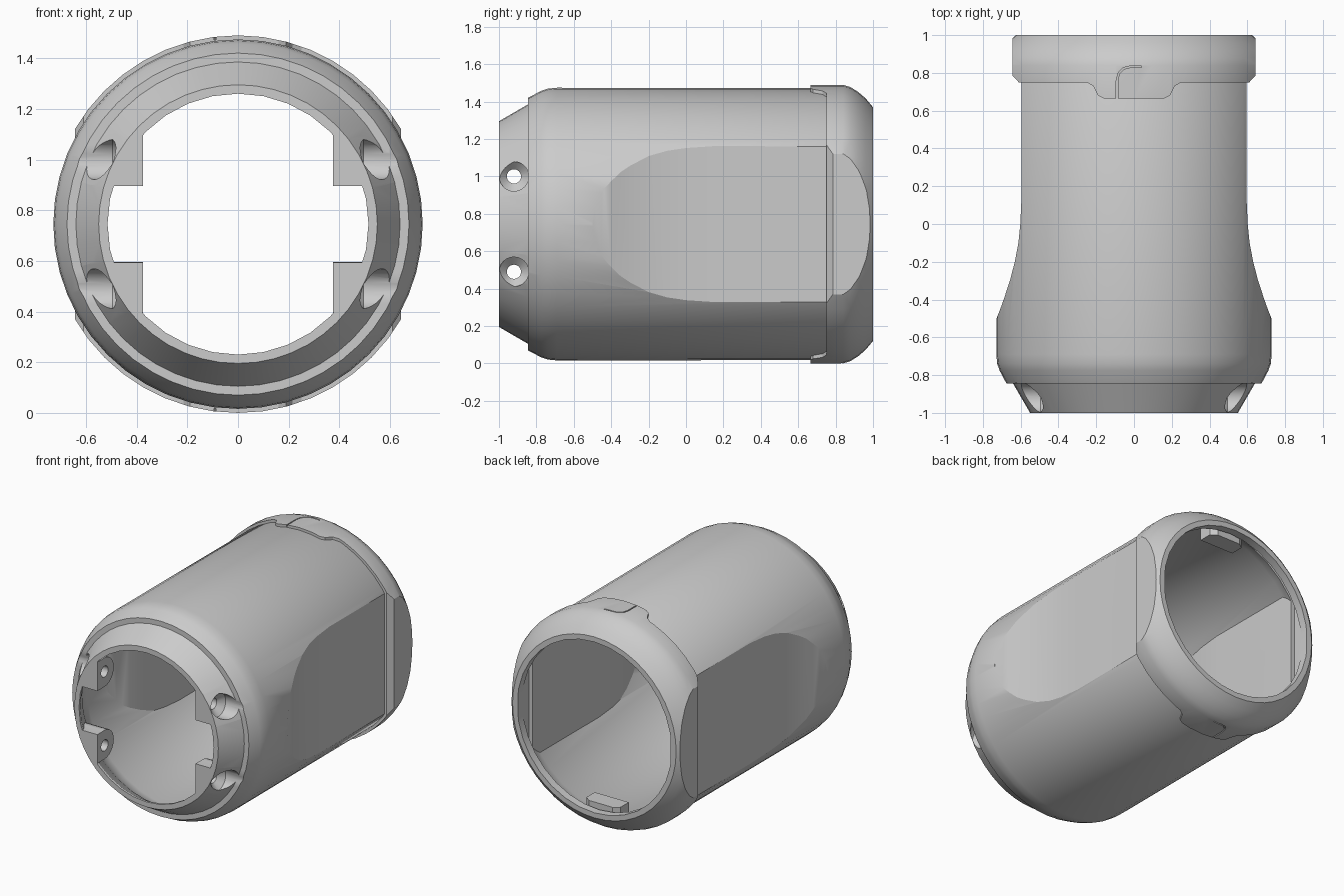
import bpy, bmesh, math
from mathutils import Vector

if "Cube" in bpy.data.objects:
    bpy.data.objects.remove(bpy.data.objects["Cube"])

CZ = 0.745          # height of the tube axis


def finish(bm, name):
    bmesh.ops.recalc_face_normals(bm, faces=bm.faces)
    me = bpy.data.meshes.new(name)
    bm.to_mesh(me)
    bm.free()
    ob = bpy.data.objects.new(name, me)
    bpy.context.collection.objects.link(ob)
    return ob


def lathe(name, pts, segs, axis='y', origin=(0, 0, 0)):
    """Solid of revolution from (position along axis, radius) points."""
    bm = bmesh.new()
    rings = []
    for a, r in pts:
        ring = []
        for i in range(segs):
            t = 2 * math.pi * i / segs
            s, c = r * math.sin(t), r * math.cos(t)
            co = (s, a, c) if axis == 'y' else (a, s, c)
            ring.append(bm.verts.new(Vector(co) + Vector(origin)))
        rings.append(ring)
    for r0, r1 in zip(rings, rings[1:]):
        for i in range(segs):
            j = (i + 1) % segs
            bm.faces.new((r0[i], r0[j], r1[j], r1[i]))
    bm.faces.new(rings[0])
    bm.faces.new(rings[-1])
    return finish(bm, name)


def prism(name, outline, z0, z1):
    """Plan outline (x, y) extruded vertically."""
    bm = bmesh.new()
    lo = [bm.verts.new((x, y, z0)) for x, y in outline]
    hi = [bm.verts.new((x, y, z1)) for x, y in outline]
    bm.faces.new(lo)
    bm.faces.new(hi)
    for i in range(len(lo)):
        j = (i + 1) % len(lo)
        bm.faces.new((lo[i], lo[j], hi[j], hi[i]))
    return finish(bm, name)


def boolean(ob, other, op, keep=False):
    m = ob.modifiers.new('bool', 'BOOLEAN')
    m.operation, m.object, m.solver = op, other, 'EXACT'
    bpy.context.view_layer.update()
    dg = bpy.context.evaluated_depsgraph_get()
    me = bpy.data.meshes.new_from_object(ob.evaluated_get(dg))
    ob.modifiers.clear()
    ob.data = me
    if not keep:
        bpy.data.objects.remove(other)


def mirrored(half):
    return half + [(-x, y) for x, y in reversed(half)]


# Plan outline that carves the scooped flat sides
def grip(inset):
    side = [(-1.1, .80), (-.53, .80), (-.5, .728), (-.45, .708), (-.4, .690),
            (-.3, .657), (-.2, .631), (-.1, .612), (0, .602), (.15, .595), (1.1, .595)]
    return prism('grip_cutter', mirrored([(x - inset, y) for y, x in side]), -1, 1)


# Main sleeve: outer solid
body = lathe('sleeve_body', [(-1, .55), (-.845, .64), (-.845, .675), (-.775, .712),
                             (-.74, .724), (-.69, .729), (.8, .727), (.88, .69)], 48)
boolean(body, grip(0), 'INTERSECT')
outer = body.copy()
outer.data = body.data.copy()
bpy.context.collection.objects.link(outer)

# Hollow interior following the outside
bore = lathe('bore', [(-1.05, .515), (-.985, .515), (-.845, .60), (-.75, .67),
                      (-.68, .688), (.8, .685), (.95, .62)], 32)
boolean(bore, grip(.04), 'INTERSECT')
boolean(body, bore, 'DIFFERENCE')

# Four screw bosses with round inner ends, trimmed to the outside
for sx in (-1, 1):
    for sz in (-1, 1):
        z = sz * .25
        boss = lathe('boss', [(sx * .375, .1), (sx * .64, .1)], 24, 'x', (0, -.92, z))
        x0, x1 = sorted((sx * .375, sx * .64))
        block = prism('block', [(x0, -1.1), (x1, -1.1), (x1, -.92), (x0, -.92)], z - .0995, z + .0995)
        boolean(boss, block, 'UNION')
        boolean(boss, outer, 'INTERSECT', keep=True)
        boolean(body, boss, 'UNION')
bpy.data.objects.remove(outer)

# Countersunk screw holes
for sx in (-1, 1):
    for sz in (-1, 1):
        hole = lathe('hole', [(sx * .3, .038), (sx * .455, .038), (sx * .495, .079),
                              (sx * .8, .079)], 24, 'x', (0, -.92, sz * .255))
        boolean(body, hole, 'DIFFERENCE')

# Rear collar with top and bottom tongues and flat sides
collar = lathe('rear_collar', [(.6, .745), (.84, .745), (.88, .732), (.92, .707),
                               (.96, .673), (1, .625)], 48)
half = [(.16, .665), (.19, .68), (.215, .73), (.25, .75), (.61, .75), (.643, .785), (.643, 1.1)]
boolean(collar, prism('collar_outline', mirrored(half), -1, 1), 'INTERSECT')
cavity = lathe('cavity', [(.5, .71), (.84, .71), (.93, .65), (.945, .59), (1.05, .59)], 32)
boolean(cavity, prism('cavity_flats', [(-.583, .4), (.583, .4), (.583, 1.1), (-.583, 1.1)], -1, 1), 'INTERSECT')
boolean(collar, cavity, 'DIFFERENCE')

# Thin hooked seam on each tongue
seam = [(-.094, .64), (-.094, .76), (-.084, .80), (-.058, .827), (-.02, .837), (.04, .837),
        (.04, .829), (-.018, .829), (-.052, .82), (-.077, .796), (-.086, .76), (-.086, .64)]
for z0, z1 in ((.727, .8), (-.8, -.727)):
    boolean(collar, prism('seam', seam, z0, z1), 'DIFFERENCE')

# Catch blocks inside the rear opening, top and bottom
catch = [(-.13, .81), (.13, .81), (.13, .90), (.09, .93), (-.09, .93), (-.13, .90)]
parts = [body, collar,
         prism('catch_top', catch, .555, .67),
         prism('catch_bottom', catch, -.67, -.555)]

# Raise to the ground plane and shade
bpy.ops.object.select_all(action='DESELECT')
for ob in parts:
    ob.location.z = CZ
    ob.select_set(True)
bpy.context.view_layer.objects.active = body
bpy.ops.object.shade_smooth_by_angle(angle=math.radians(25))
